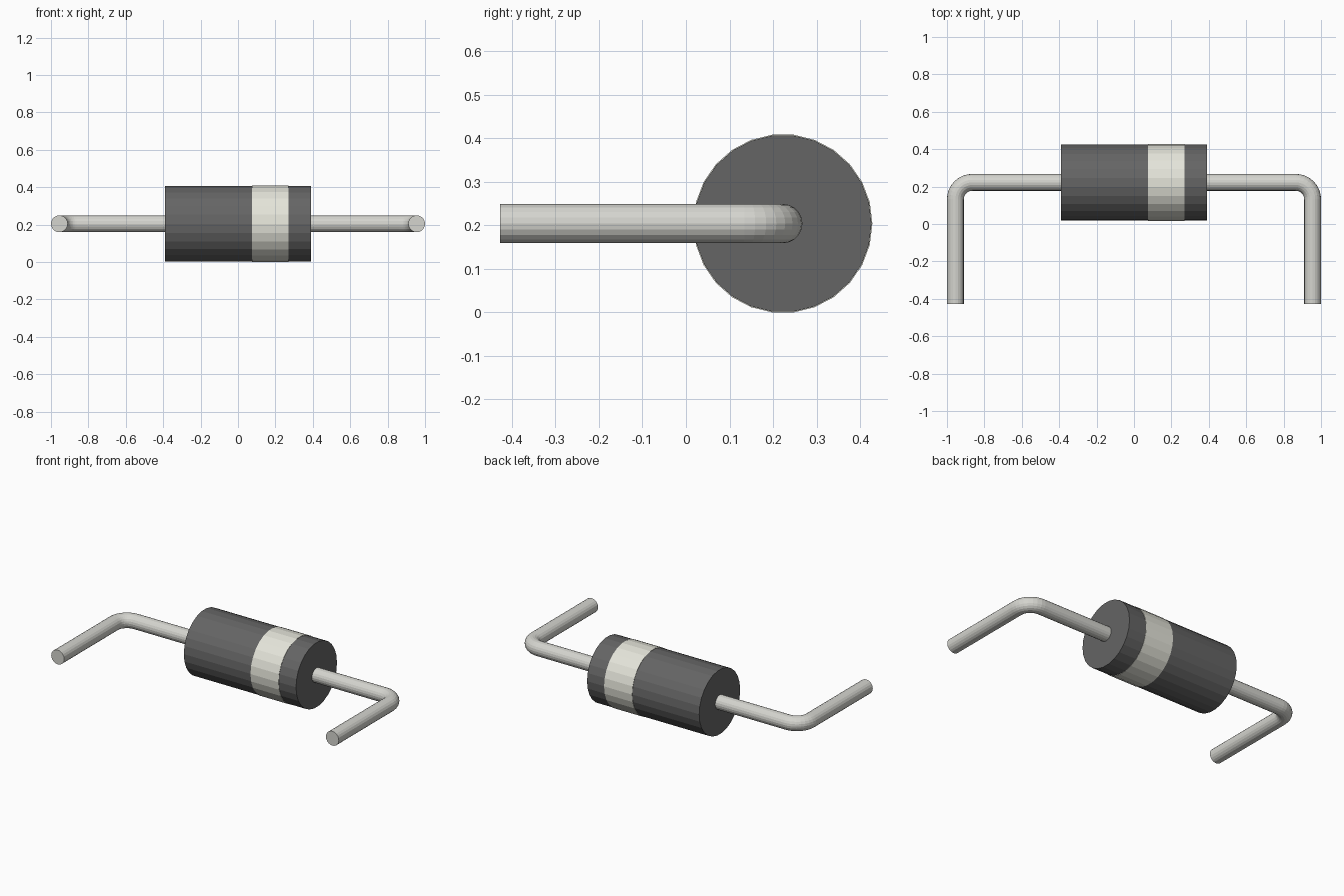
import bpy
from math import pi, sin, cos
from mathutils import Matrix

if "Cube" in bpy.data.objects:
    bpy.data.objects.remove(bpy.data.objects["Cube"])

CY, CZ = 0.2225, 0.204   # axis of the body
SIDES = 26


def material(name, rgb):
    m = bpy.data.materials.new(name)
    m.diffuse_color = (*rgb, 1)
    m.use_nodes = True
    m.node_tree.nodes["Principled BSDF"].inputs["Base Color"].default_value = m.diffuse_color
    return m


dark = material("dark_casing", (0.13, 0.13, 0.13))
cream = material("cream_band", (0.78, 0.78, 0.70))
metal = material("tinned_metal", (0.66, 0.66, 0.62))


def x_cylinder(name, x0, x1, r, mat, caps='NGON'):
    """Cylinder along x with a flat facet on top and a corner at each side."""
    bpy.ops.mesh.primitive_cylinder_add(vertices=SIDES, radius=r, depth=x1 - x0, end_fill_type=caps)
    ob = bpy.context.object
    ob.name = name
    # local +y corner stays on world +y while the axis turns onto x
    ob.data.transform(Matrix.Rotation(pi / 2, 4, 'Y'))
    ob.location = ((x0 + x1) / 2, CY, CZ)
    ob.data.materials.append(mat)
    return ob


# Casing and polarity band
x_cylinder("casing", -0.39, 0.39, 0.2035, dark)
x_cylinder("polarity_band", 0.075, 0.27, 0.2055, cream)


# Bent wire leads
def lead(name, side):
    wire_r, leg_x, bend, steps = 0.045, 0.955, 0.09, 8
    path = [(0.37, CY)]
    for i in range(steps + 1):
        a = pi / 2 * (1 - i / steps)
        path.append((leg_x - bend + bend * cos(a), CY - bend + bend * sin(a)))
    path.append((leg_x, -0.427))
    cu = bpy.data.curves.new(name, 'CURVE')
    cu.dimensions = '3D'
    cu.bevel_depth = wire_r
    cu.bevel_resolution = 8
    cu.use_fill_caps = True
    sp = cu.splines.new('POLY')
    sp.points.add(len(path) - 1)
    for p, (x, y) in zip(sp.points, path):
        p.co = (side * x, y, CZ, 1)
    cu.materials.append(metal)
    ob = bpy.data.objects.new(name, cu)
    bpy.context.collection.objects.link(ob)
    bpy.ops.object.select_all(action='DESELECT')
    ob.select_set(True)
    bpy.context.view_layer.objects.active = ob
    bpy.ops.object.convert(target='MESH')
    bpy.ops.object.shade_flat()


lead("left_lead", -1)
lead("right_lead", 1)
